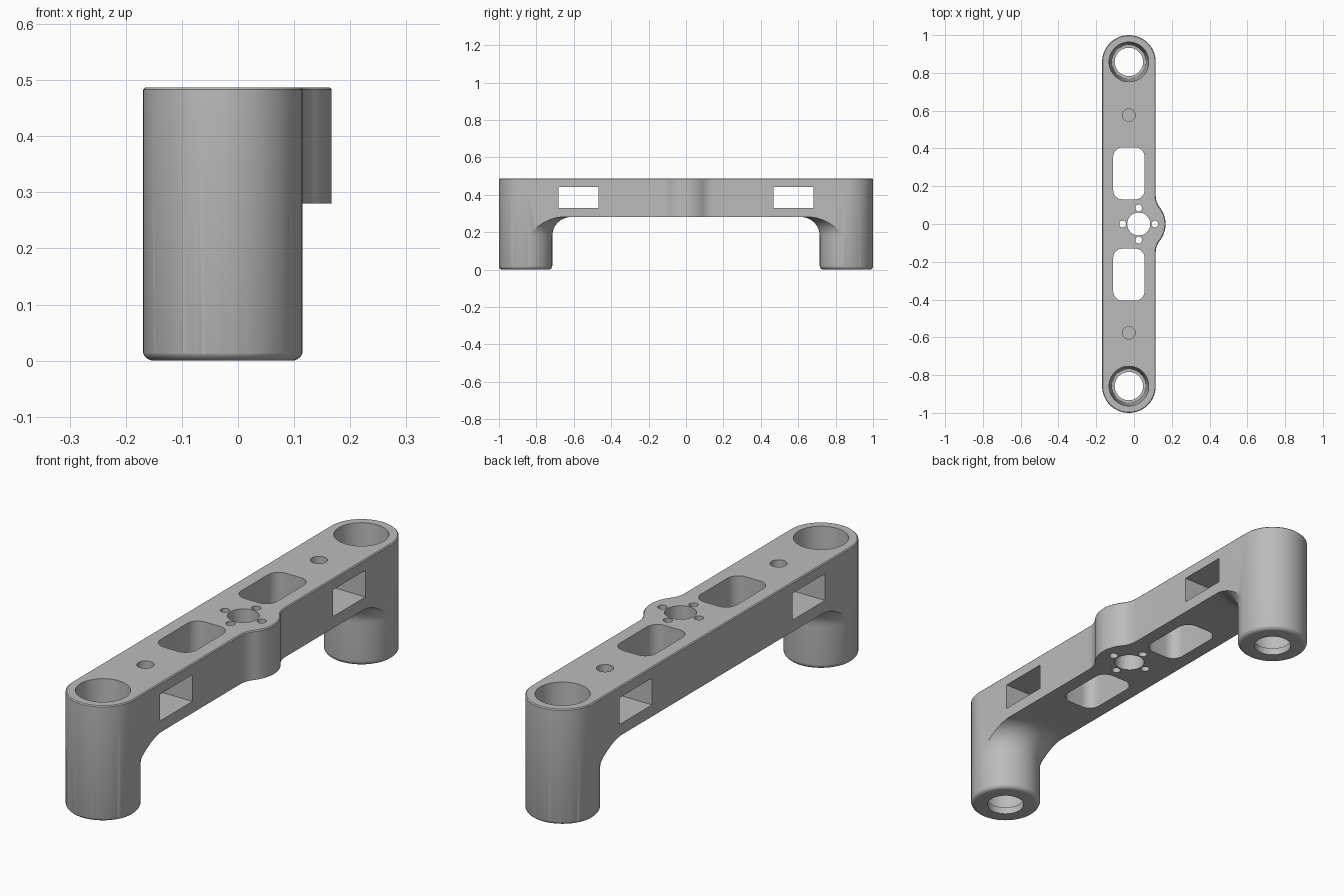
import bpy, bmesh, math

cube = bpy.data.objects.get("Cube")
if cube:
    bpy.data.objects.remove(cube, do_unlink=True)

CX, R, END = -0.027, 0.142, 0.858       # bar centre line, half width, leg centre
TOP, UNDER = 0.487, 0.28                # bar top and underside
WALL = CX + R
BUMP_X, SIDE_Y = 0.025, 0.15            # centre boss, where its blend meets the wall


def stack(name, rings):
    """Closed solid from stacked rings of equal point count."""
    bm = bmesh.new()
    rows = [[bm.verts.new(p) for p in ring] for ring in rings]
    n = len(rows[0])
    for a, b in zip(rows, rows[1:]):
        for i in range(n):
            j = (i + 1) % n
            bm.faces.new((a[i], a[j], b[j], b[i]))
    bm.faces.new(rows[0][::-1])
    bm.faces.new(rows[-1])
    bmesh.ops.recalc_face_normals(bm, faces=bm.faces)
    mesh = bpy.data.meshes.new(name)
    bm.to_mesh(mesh)
    bm.free()
    ob = bpy.data.objects.new(name, mesh)
    bpy.context.collection.objects.link(ob)
    return ob


def arc(x, y, r, a0, a1, n):
    return [(x + r * math.cos(a0 + (a1 - a0) * i / n),
             y + r * math.sin(a0 + (a1 - a0) * i / n)) for i in range(n + 1)]


def prism(name, pts, z0, z1):
    return stack(name, [[(x, y, z) for x, y in pts] for z in (z0, z1)])


def lathe(name, x, y, profile, n=72):
    return stack(name, [[(px, py, z) for px, py in arc(x, y, r, 0, 2 * math.pi, n)[:-1]]
                        for r, z in profile])


def drum(name, x, y, r, z0, z1, n=40):
    return lathe(name, x, y, [(r, z0), (r, z1)], n)


def rect(x0, x1, y0, y1, r=0.0):
    if r == 0:
        return [(x0, y0), (x1, y0), (x1, y1), (x0, y1)]
    pts = []
    for k, (x, y) in enumerate([(x1 - r, y1 - r), (x0 + r, y1 - r),
                                (x0 + r, y0 + r), (x1 - r, y0 + r)]):
        pts += arc(x, y, r, k * math.pi / 2, (k + 1) * math.pi / 2, 10)
    return pts


def combine(ob, tool, operation):
    """Apply a boolean and discard the helper."""
    tool.hide_render = True
    mod = ob.modifiers.new("cut", 'BOOLEAN')
    mod.operation, mod.solver, mod.object = operation, 'EXACT', tool
    bpy.context.view_layer.objects.active = ob
    bpy.ops.object.modifier_apply(modifier=mod.name)
    bpy.data.objects.remove(tool, do_unlink=True)


# Plan outline: two round ends and a blended boss on one side
d = BUMP_X - WALL
blend = (d * d + SIDE_Y ** 2 - R * R) / (2 * (R + d))
turn = math.atan2(SIDE_Y, WALL + blend - BUMP_X)
outline = arc(CX, END, R, 0, math.pi, 48) + arc(CX, -END, R, math.pi, 2 * math.pi, 48)
outline += arc(WALL + blend, -SIDE_Y, blend, math.pi, math.pi - turn, 12)
outline += arc(BUMP_X, 0, R, -turn, turn, 24)[1:]
outline += arc(WALL + blend, SIDE_Y, blend, math.pi + turn, math.pi, 12)[1:]
body = prism("bracket_body", outline, -0.05, TOP)

# Slight softening of the top rim
bm = bmesh.new()
bm.from_mesh(body.data)
rim = [e for e in bm.edges if all(v.co.z > TOP - 0.001 for v in e.verts)]
bmesh.ops.bevel(bm, geom=rim, offset=0.004, segments=1, affect='EDGES')
bm.to_mesh(body.data)
bm.free()

# Envelope: slab for the bar plus legs with rounded feet and flared tops
envelope = prism("envelope", rect(-1, 1, -1.5, 1.5), UNDER, 0.7)
LR, FOOT, FLARE = R + 0.0012, 0.02, 0.1
leg = [(LR - FOOT + FOOT * math.sin(t), FOOT - FOOT * math.cos(t))
       for t in (i * math.pi / 12 for i in range(7))]
leg += [(LR + FLARE - FLARE * math.cos(t), UNDER + 0.0004 - FLARE + FLARE * math.sin(t))
        for t in (i * math.pi / 28 for i in range(15))]
leg.append((LR + FLARE, 0.36))
for s in (-1, 1):
    combine(envelope, lathe("leg", CX, s * END, leg), 'UNION')
combine(body, envelope, 'INTERSECT')

# Openings mirrored front to back
bore = [(0.075, -0.1), (0.075, 0.03), (0.09, 0.0301), (0.105, TOP), (0.105, 0.6)]
for s in (-1, 1):
    combine(body, lathe("leg_bore", CX, s * END, bore), 'DIFFERENCE')
    y0, y1 = sorted((s * 0.13, s * 0.406))
    combine(body, prism("pocket", rect(CX - 0.083, CX + 0.083, y0, y1, 0.05), 0.1, 0.6),
            'DIFFERENCE')
    y0, y1 = sorted((s * 0.467, s * 0.682))
    combine(body, prism("side_window", rect(-0.5, 0.5, y0, y1), 0.329, 0.441), 'DIFFERENCE')
    combine(body, drum("screw_hole", CX, s * 0.576, 0.033, 0.39, 0.6), 'DIFFERENCE')

# Centre hole with four small holes around it
combine(body, drum("centre_hole", BUMP_X, 0, 0.061, 0.1, 0.6, 56), 'DIFFERENCE')
for k in range(4):
    a = k * math.pi / 2
    combine(body, drum("pin_hole", BUMP_X + 0.085 * math.cos(a), 0.085 * math.sin(a),
                       0.018, 0.1, 0.6, 24), 'DIFFERENCE')

# Single grey material
mat = bpy.data.materials.new("plain grey")
mat.use_nodes = True
colour = (0.5, 0.5, 0.5, 1)
mat.diffuse_color = colour
next(n for n in mat.node_tree.nodes
     if n.type == 'BSDF_PRINCIPLED').inputs["Base Color"].default_value = colour
body.data.materials.clear()
body.data.materials.append(mat)
for p in body.data.polygons:
    p.material_index = 0

bpy.ops.object.select_all(action='DESELECT')
body.select_set(True)
bpy.context.view_layer.objects.active = body
bpy.ops.object.shade_smooth_by_angle(angle=math.radians(30))
